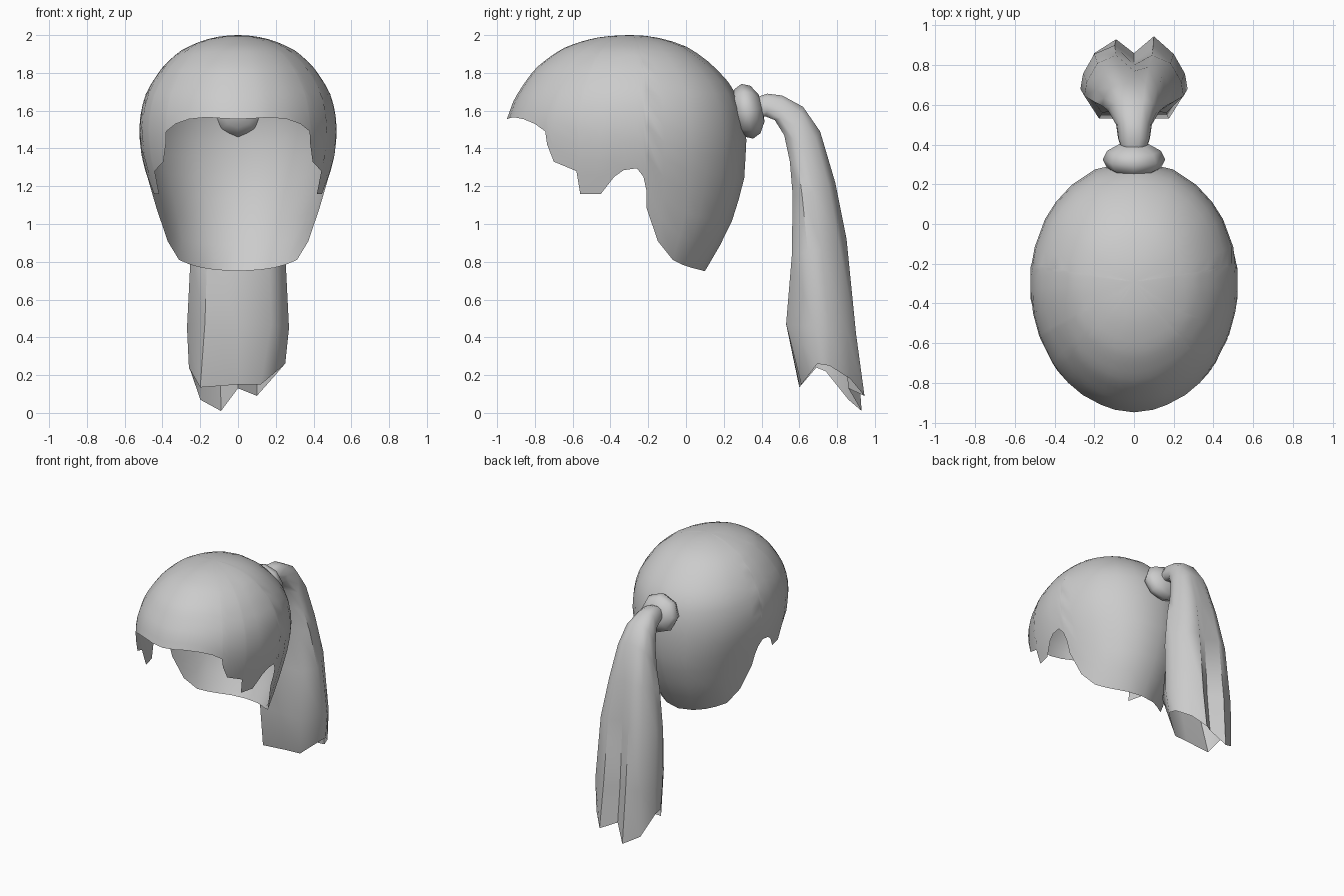
import bpy, bmesh, math
from mathutils import Vector, Matrix

if "Cube" in bpy.data.objects:
    bpy.data.objects.remove(bpy.data.objects["Cube"])

hair = bpy.data.materials.new("grey_hair")
hair.diffuse_color = (0.6, 0.6, 0.6, 1)
hair.use_nodes = True
hair.node_tree.nodes["Principled BSDF"].inputs["Base Color"].default_value = hair.diffuse_color


def finish(name, bm, angle=45):
    """Turn a bmesh into a smooth-shaded object with outward normals."""
    bmesh.ops.remove_doubles(bm, verts=bm.verts, dist=0.0005)
    bmesh.ops.recalc_face_normals(bm, faces=bm.faces)
    mid = sum((v.co for v in bm.verts), Vector()) / len(bm.verts)
    if sum((f.calc_center_median() - mid).dot(f.normal) * f.calc_area() for f in bm.faces) < 0:
        bmesh.ops.reverse_faces(bm, faces=bm.faces)
    me = bpy.data.meshes.new(name)
    bm.to_mesh(me)
    bm.free()
    me.materials.append(hair)
    ob = bpy.data.objects.new(name, me)
    bpy.context.collection.objects.link(ob)
    bpy.ops.object.select_all(action='DESELECT')
    ob.select_set(True)
    bpy.context.view_layer.objects.active = ob
    bpy.ops.object.shade_smooth_by_angle(angle=math.radians(angle))
    return ob


def loft(bm, rows, closed=False):
    """Bridge equal-length rows of points with quads."""
    vs = [[bm.verts.new(p) for p in r] for r in rows]
    n = len(rows[0])
    for a, b in zip(vs, vs[1:]):
        for i in range(n if closed else n - 1):
            j = (i + 1) % n
            bm.faces.new((a[i], a[j], b[j], b[i]))
    return vs


def lookup(pts, z):
    """Interpolate a (z, value) profile so it stays round at the crown."""
    t = math.sqrt(max(0, 2 - z))
    for (z0, v0), (z1, v1) in zip(pts, pts[1:]):
        t0, t1 = math.sqrt(2 - z0), math.sqrt(2 - z1)
        if t <= t1 + 1e-9:
            return v0 + (v1 - v0) * (t - t0) / (t1 - t0)
    return pts[-1][1]


# Cap: elliptical sections around YC, with width, front and back profiles
YC = -0.29
WIDTH = [(2, 0), (1.98, .155), (1.92, .30), (1.83, .40), (1.7, .485), (1.6, .515), (1.48, .525),
         (1.35, .51), (1.2, .47), (1.08, .435), (.95, .40), (.81, .365), (.77, .32), (.75, .30)]
FRONT = [(2, 0), (1.99, .16), (1.93, .36), (1.82, .51), (1.66, .62), (1.55, .66), (.7, .66)]
BACK = [(2, 0), (1.99, .12), (1.94, .29), (1.85, .42), (1.72, .54), (1.6, .59), (1.45, .61),
        (1.25, .60), (1.05, .55), (.92, .49), (.75, .39)]
# Hem as (y, z), from the brow around the sideburn and ear to the nape
HEM = [(-.95, 1.555), (-.935, 1.56), (-.91, 1.565), (-.86, 1.555), (-.80, 1.53), (-.745, 1.49),
       (-.735, 1.42), (-.70, 1.33), (-.58, 1.28), (-.56, 1.16), (-.45, 1.16), (-.38, 1.25),
       (-.33, 1.285), (-.26, 1.295), (-.225, 1.25), (-.21, 1.18), (-.21, 1.09), (-.15, .91),
       (-.07, .81), (-.02, .785), (.03, .768), (.075, .757), (.10, .75)]


def section(theta, z):
    depth = lookup(FRONT if theta < 0 else BACK, z)
    return Vector((lookup(WIDTH, z) * math.cos(theta), YC + depth * math.sin(theta), z))


columns = []
ROWS = 18
for k, (y, z) in enumerate(HEM):
    depth = lookup(FRONT if y < YC else BACK, z)
    theta = math.asin(max(-1, min(1, (y - YC) / depth)))
    if k in (0, len(HEM) - 1):
        theta = math.copysign(math.pi / 2, theta)
    columns.append([section(theta, 2 - (2 - z) * (r / ROWS) ** 2) for r in range(ROWS + 1)])
mirrored = [[Vector((-p.x, p.y, p.z)) for p in c] for c in columns[-2:0:-1]]
bm = bmesh.new()
loft(bm, columns + mirrored + columns[:1])
finish("hair_cap", bm, 60)

# Hair tie: small faceted ball tilted at the back of the cap
bm = bmesh.new()
bmesh.ops.create_uvsphere(bm, u_segments=8, v_segments=6, radius=1)
bmesh.ops.transform(bm, verts=bm.verts, matrix=Matrix.Translation((0, .325, 1.597))
                    @ Matrix.Rotation(math.radians(12), 4, 'X')
                    @ Matrix.Diagonal((.157, .088, .148, 1)) @ Matrix.Rotation(math.pi / 2, 4, 'X'))
finish("hair_tie", bm, 50)

# Ponytail rings: half width, groove depth, then (y, z) of front, side crease and back
RINGS = [(.06, 0, (.37, 1.57), (.37, 1.61), (.37, 1.67)),
         (.08, 0, (.42, 1.57), (.43, 1.60), (.43, 1.69)),
         (.09, 0, (.47, 1.55), (.50, 1.56), (.51, 1.68)),
         (.13, 0, (.52, 1.47), (.57, 1.45), (.62, 1.62)),
         (.16, .005, (.55, 1.33), (.595, 1.30), (.71, 1.49)),
         (.20, .02, (.565, 1.15), (.615, 1.15), (.79, 1.22)),
         (.25, .05, (.56, .83), (.645, .85), (.85, .92)),
         (.27, .07, (.53, .47), (.68, .45), (.90, .42))]


def half_ring(w, f, s, b):
    """Points from the front edge to the back lobe on one side."""
    def mix(k):
        return tuple(p + (q - p) * k for p, q in zip(s, b))
    return [(.65 * w, *f), (w, *s), (.95 * w, *mix(.35)), (.74 * w, *mix(.8)), (.36 * w, *b)]


rows = []
for w, groove, f, s, b in RINGS:
    h = half_ring(w, f, s, b)
    rows.append([(0, *f)] + h + [(0, b[0] - groove, b[1])] + [(-x, y, z) for x, y, z in h[::-1]])
# Jagged open tips, uneven from left to right
rows.append([(0, .60, .15), (.12, .61, .15), (.25, .695, .26), (.24, .76, .25), (.18, .87, .18),
             (.10, .945, .09), (0, .86, .13), (-.09, .93, .01), (-.20, .86, .07),
             (-.25, .74, .22), (-.26, .69, .24), (-.20, .60, .135)])
bm = bmesh.new()
loft(bm, rows, closed=True)
finish("ponytail", bm, 50)
